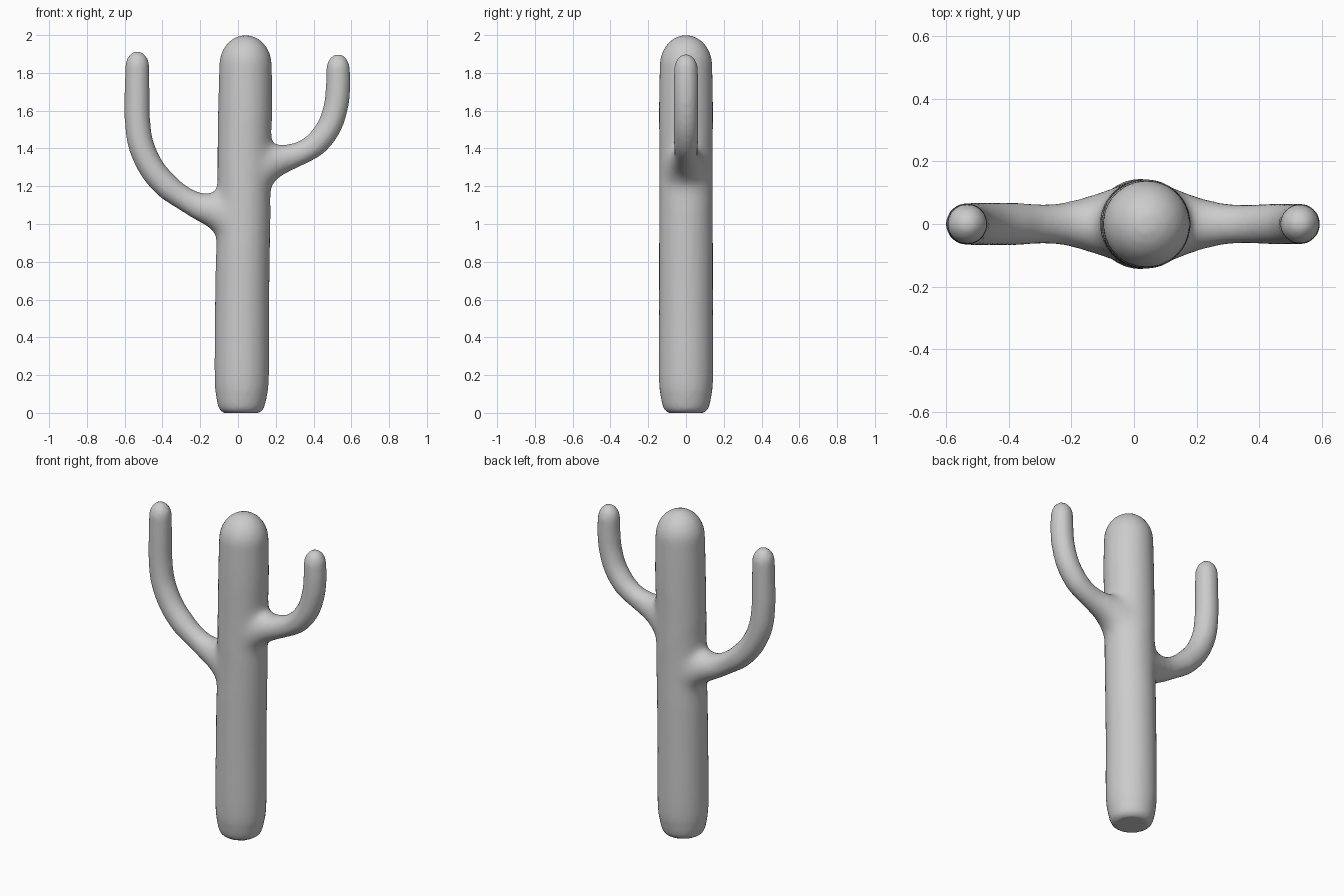
import bpy, bmesh, math
from mathutils import Vector

if "Cube" in bpy.data.objects:
    bpy.data.objects.remove(bpy.data.objects["Cube"])


def spline(pts, steps=6):
    """Smooth curve through (x, z, radius) points."""
    p = [Vector(q) for q in pts]
    p = [2 * p[0] - p[1]] + p + [2 * p[-1] - p[-2]]
    out = []
    for a, b, c, d in zip(p, p[1:], p[2:], p[3:]):
        for i in range(steps):
            t = i / steps
            out.append(0.5 * (2 * b + (c - a) * t + (2 * a - 5 * b + 4 * c - d) * t * t
                              + (3 * b - a - 3 * c + d) * t ** 3))
    return out + [p[-2]]


def tube(bm, pts, dome, sides=32):
    """Round limb in the XZ plane, ending in a dome of the given height."""
    path = spline(pts)
    x, z, r = path[-1]
    for i in range(1, 9):
        a = math.radians(i * 11)
        path.append(Vector((x, z + dome * math.sin(a), r * math.cos(a))))
    rings = []
    for i, (x, z, r) in enumerate(path):
        a, b = path[max(i - 1, 0)], path[min(i + 1, len(path) - 1)]
        t = Vector((b.x - a.x, 0, b.y - a.y)).normalized()
        side = Vector((t.z, 0, -t.x))
        ring = []
        for k in range(sides):
            ang = 2 * math.pi * k / sides
            ring.append(bm.verts.new(Vector((x, 0, z)) + side * (r * math.cos(ang))
                                     + Vector((0, r * math.sin(ang), 0))))
        rings.append(ring)
    for a, b in zip(rings, rings[1:]):
        for k in range(sides):
            n = (k + 1) % sides
            bm.faces.new((a[k], a[n], b[n], b[k]))
    bm.faces.new(rings[0][::-1])
    bm.faces.new(rings[-1])


bm = bmesh.new()
# Trunk
tube(bm, [(0.018, 0.0, 0.095), (0.018, 0.02, 0.117), (0.018, 0.08, 0.133),
          (0.02, 0.2, 0.144), (0.022, 0.6, 0.143), (0.03, 1.1, 0.143),
          (0.038, 1.6, 0.143), (0.04, 1.84, 0.139)], 0.16)
# Left arm, flaring into the trunk
tube(bm, [(-0.02, 1.03, 0.13), (-0.12, 1.07, 0.1), (-0.2, 1.09, 0.077),
          (-0.29, 1.138, 0.067), (-0.38, 1.205, 0.068), (-0.46, 1.3, 0.068),
          (-0.515, 1.425, 0.068), (-0.533, 1.56, 0.067), (-0.534, 1.7, 0.066),
          (-0.533, 1.83, 0.064)], 0.085)
# Right arm, flaring into the trunk
tube(bm, [(0.08, 1.28, 0.13), (0.17, 1.325, 0.1), (0.25, 1.347, 0.077),
          (0.34, 1.378, 0.066), (0.42, 1.432, 0.065), (0.485, 1.52, 0.065),
          (0.52, 1.63, 0.065), (0.53, 1.73, 0.065), (0.53, 1.815, 0.063)], 0.085)
bmesh.ops.recalc_face_normals(bm, faces=bm.faces)
mesh = bpy.data.meshes.new("cactus")
bm.to_mesh(mesh)
bm.free()
cactus = bpy.data.objects.new("cactus", mesh)
bpy.context.collection.objects.link(cactus)
bpy.context.view_layer.objects.active = cactus
cactus.select_set(True)

# Fuse the limbs into one skin
fuse = cactus.modifiers.new("fuse", 'REMESH')
fuse.mode = 'VOXEL'
fuse.voxel_size = 0.015
bpy.ops.object.modifier_apply(modifier="fuse")

# Soften only the arm joints
joints = cactus.vertex_groups.new(name="joints")
for v in cactus.data.vertices:
    d = min((v.co - Vector(c)).length for c in ((-0.12, 0, 1.08), (0.18, 0, 1.34)))
    w = min(1, max(0, (0.28 - d) / 0.12))
    if w > 0:
        joints.add([v.index], w, 'REPLACE')
soften = cactus.modifiers.new("soften", 'SMOOTH')
soften.factor = 0.5
soften.iterations = 40
soften.vertex_group = "joints"
bpy.ops.object.modifier_apply(modifier="soften")

# Light overall smoothing of the skin
skin = cactus.modifiers.new("skin", 'SMOOTH')
skin.factor = 0.5
skin.iterations = 3
bpy.ops.object.modifier_apply(modifier="skin")
bpy.ops.object.shade_smooth()
